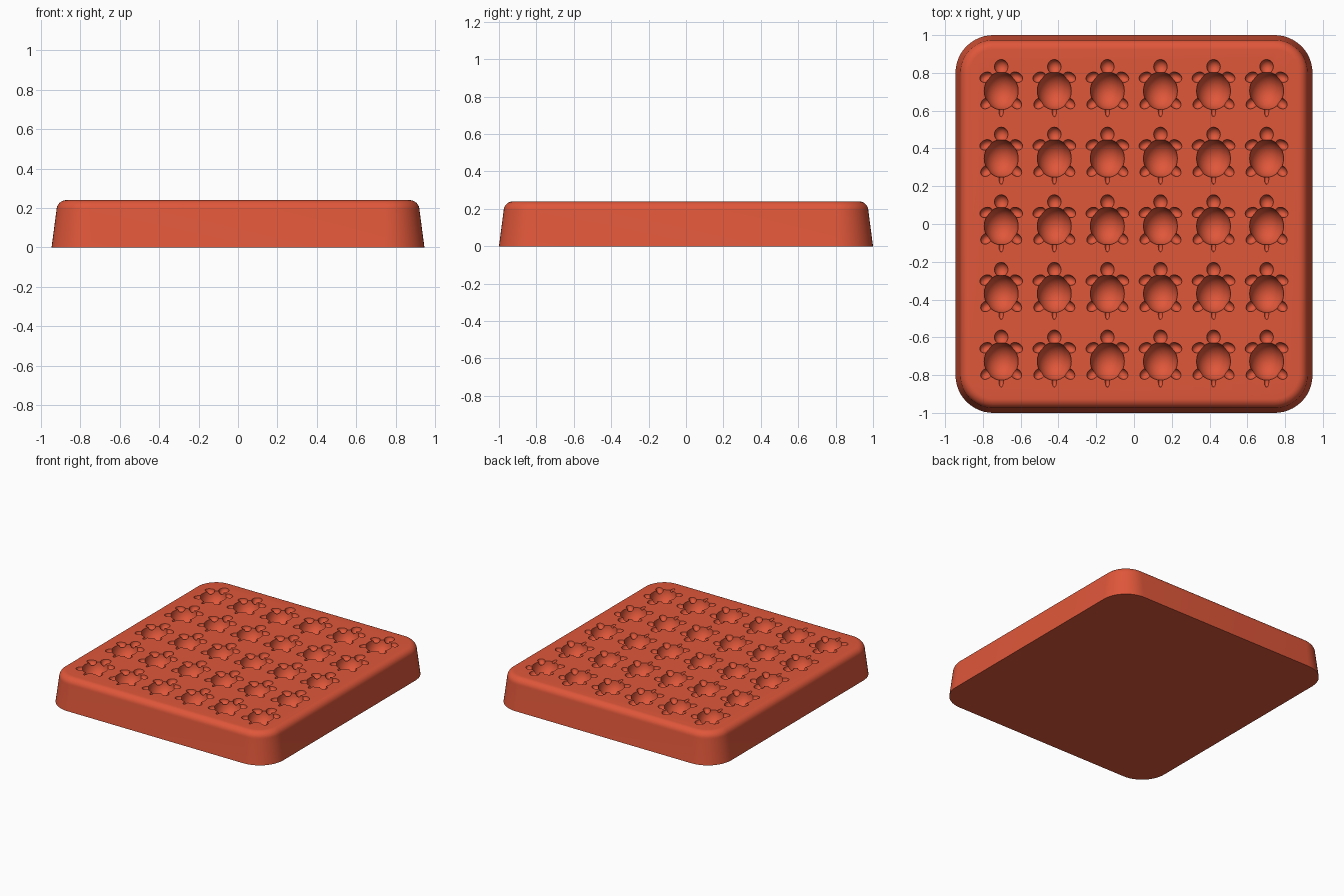
import bpy, bmesh
from math import sin, cos, pi, radians

cube = bpy.data.objects.get("Cube")
if cube:
    bpy.data.objects.remove(cube)

HALF_X, HALF_Y, HEIGHT = 0.945, 1.0, 0.24
CORNER, FILLET, TAPER = 0.2, 0.05, 0.025

clay = bpy.data.materials.new("terracotta red")
clay.use_nodes = True
clay.diffuse_color = (0.74, 0.095, 0.042, 1)
clay.node_tree.nodes["Principled BSDF"].inputs["Base Color"].default_value = clay.diffuse_color


def activate(obj):
    bpy.ops.object.select_all(action='DESELECT')
    obj.select_set(True)
    bpy.context.view_layer.objects.active = obj


def apply_boolean(obj, cutter, operation):
    activate(obj)
    mod = obj.modifiers.new("boolean", 'BOOLEAN')
    mod.object, mod.operation, mod.solver = cutter, operation, 'EXACT'
    bpy.ops.object.modifier_apply(modifier=mod.name)
    bpy.data.objects.remove(cutter)


def rounded_ring(bm, inset, z, steps=12):
    """One horizontal loop of the block outline, moved inwards by inset."""
    ring = []
    for quarter, (sx, sy) in enumerate([(1, 1), (-1, 1), (-1, -1), (1, -1)]):
        for i in range(steps + 1):
            a = (quarter + i / steps) * pi / 2
            r = CORNER - inset
            ring.append(bm.verts.new((sx * (HALF_X - CORNER) + r * cos(a),
                                      sy * (HALF_Y - CORNER) + r * sin(a), z)))
    return ring


def ellipsoid(name, location, size, turn=0, segments=32):
    bpy.ops.mesh.primitive_uv_sphere_add(segments=segments, ring_count=segments // 2,
                                         radius=1, location=location,
                                         rotation=(0, 0, radians(turn)))
    obj = bpy.context.object
    obj.name, obj.scale = name, size
    obj.data.materials.append(clay)
    bpy.ops.object.transform_apply()
    return obj


# Tapered block with rounded corners and a filleted top edge
profile = [(0, 0), (TAPER, HEIGHT - FILLET)]
for i in range(1, 9):
    a = i / 8 * pi / 2
    profile.append((TAPER + FILLET * (1 - cos(a)), HEIGHT - FILLET + FILLET * sin(a)))
bm = bmesh.new()
rings = [rounded_ring(bm, *p) for p in profile]
for low, high in zip(rings, rings[1:]):
    for i in range(len(low)):
        j = (i + 1) % len(low)
        bm.faces.new((low[i], low[j], high[j], high[i]))
bm.faces.new(rings[0][::-1])
bm.faces.new(rings[-1])
mesh = bpy.data.meshes.new("mould_block")
bm.to_mesh(mesh)
bm.free()
mesh.materials.append(clay)
block = bpy.data.objects.new("mould_block", mesh)
bpy.context.collection.objects.link(block)

# Turtle-shaped cutter: shell, head, tail and mirrored legs
X0, Y0, STEP_X, STEP_Y = -0.703, -0.727, 0.281, 0.358
turtle = ellipsoid("turtle_cutter", (X0, Y0, HEIGHT), (0.09, 0.1, 0.1))
parts = [ellipsoid("head", (X0, Y0 + 0.128, HEIGHT), (0.036, 0.038, 0.036), 0, 20),
         ellipsoid("tail", (X0, Y0 - 0.108, HEIGHT), (0.012, 0.03, 0.014), 0, 12)]
for side in (-1, 1):
    parts.append(ellipsoid("front_leg", (X0 + side * 0.08, Y0 + 0.072, HEIGHT),
                           (0.035, 0.026, 0.03), side * -25, 20))
    parts.append(ellipsoid("back_leg", (X0 + side * 0.078, Y0 - 0.066, HEIGHT),
                           (0.034, 0.026, 0.03), side * -40, 20))
for part in parts:
    apply_boolean(turtle, part, 'UNION')

# Repeat the cutter in a grid and press it into the block
activate(turtle)
for count, offset in ((6, (STEP_X, 0, 0)), (5, (0, STEP_Y, 0))):
    mod = turtle.modifiers.new("grid", 'ARRAY')
    mod.count = count
    mod.use_relative_offset = False
    mod.use_constant_offset = True
    mod.constant_offset_displace = offset
    bpy.ops.object.modifier_apply(modifier=mod.name)
apply_boolean(block, turtle, 'DIFFERENCE')

activate(block)
bpy.ops.object.shade_smooth_by_angle(angle=radians(35))
